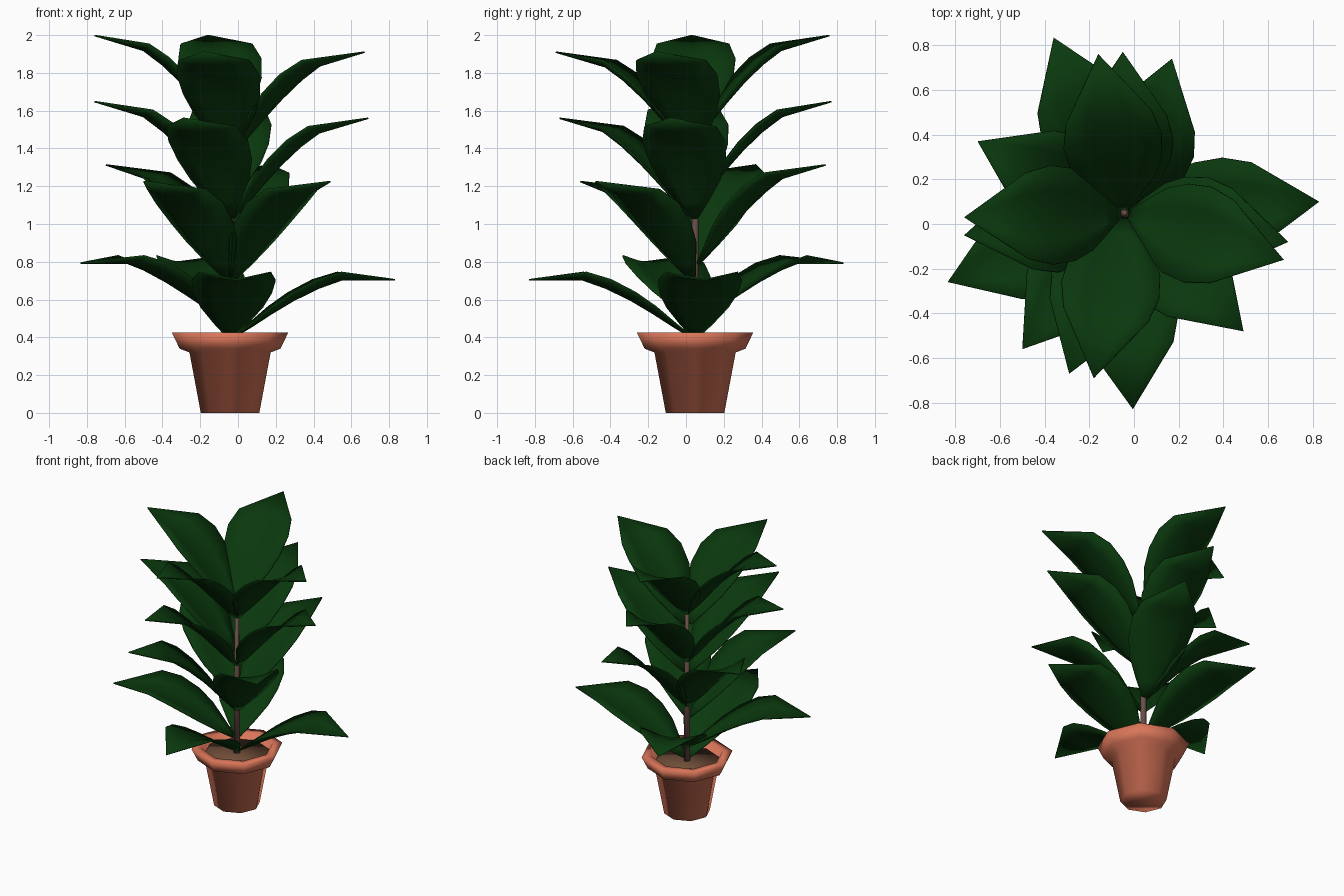
import bpy, bmesh, math
from mathutils import Vector

cube = bpy.data.objects.get("Cube")
if cube:
    bpy.data.objects.remove(cube)

AXIS_X, AXIS_Y = -0.042, 0.048


def material(name, rgb):
    m = bpy.data.materials.new(name)
    m.use_nodes = True
    colour = (*rgb, 1.0)
    m.diffuse_color = colour
    bsdf = m.node_tree.nodes["Principled BSDF"]
    bsdf.inputs["Base Color"].default_value = colour
    bsdf.inputs["Roughness"].default_value = 0.8
    return m


leaf_green = material("leaf_green", (0.003, 0.04, 0.004))
terracotta = material("terracotta", (0.70, 0.18, 0.10))
soil_brown = material("soil_brown", (0.16, 0.075, 0.04))
stem_brown = material("stem_brown", (0.15, 0.08, 0.065))


def finish(bm, name, mat):
    bmesh.ops.recalc_face_normals(bm, faces=bm.faces)
    mesh = bpy.data.meshes.new(name)
    bm.to_mesh(mesh)
    bm.free()
    mesh.materials.append(mat)
    for p in mesh.polygons:
        p.use_smooth = True
    obj = bpy.data.objects.new(name, mesh)
    bpy.context.collection.objects.link(obj)
    return obj


def lathe(name, profile, sides, mat):
    """Turn a (radius, height) profile round the plant axis, capping both ends."""
    bm = bmesh.new()
    rings = []
    for r, z in profile:
        angles = [2 * math.pi * i / sides for i in range(sides)]
        rings.append([bm.verts.new((AXIS_X + r * math.cos(a), AXIS_Y + r * math.sin(a), z))
                      for a in angles])
    for low, high in zip(rings, rings[1:]):
        for i in range(sides):
            j = (i + 1) % sides
            bm.faces.new((low[i], low[j], high[j], high[i]))
    bm.faces.new(rings[0][::-1])
    bm.faces.new(rings[-1])
    return finish(bm, name, mat)


# Pot with flared rim, soil and stem
lathe("pot", [(0.155, 0), (0.215, 0.32), (0.267, 0.34), (0.308, 0.425),
              (0.24, 0.425), (0.222, 0.365)], 8, terracotta)
lathe("soil", [(0.222, 0.366), (0.222, 0.38)], 8, soil_brown)
lathe("stem", [(0.024, 0.37), (0.021, 0.9), (0.014, 1.48)], 6, stem_brown)

# Leaf stations: distance along, half width, arch of the midrib above the chord
STATIONS = [(0, 0.02, 0), (0.12, 0.09, 0.022), (0.26, 0.165, 0.052), (0.4, 0.207, 0.077),
            (0.56, 0.222, 0.094), (0.71, 0.193, 0.094), (1, 0.0, 0)]
CUP = 0.043


def leaf(name, tip, base_z):
    """A thin, cupped, arching blade from the stem to its pointed tip."""
    outward = Vector((tip[0] - AXIS_X, tip[1] - AXIS_Y, 0)).normalized()
    base = Vector((AXIS_X, AXIS_Y, base_z)) + outward * 0.02
    chord = Vector(tip) - base
    side = Vector((-chord.y, chord.x, 0)).normalized()
    up = chord.cross(side).normalized()
    bm = bmesh.new()
    rows = []
    for t, half, arch in STATIONS[:-1]:
        cup = CUP * half / 0.2
        rows.append([bm.verts.new(base + chord * t + side * half * s + up * (arch + cup * s * s))
                     for s in (-1, -0.5, 0, 0.5, 1)])
    for a, b in zip(rows, rows[1:]):
        for i in range(4):
            bm.faces.new((a[i], a[i + 1], b[i + 1], b[i]))
    point = bm.verts.new(base + chord)
    for i in range(4):
        bm.faces.new((rows[-1][i], rows[-1][i + 1], point))
    obj = finish(bm, name, leaf_green)
    solid = obj.modifiers.new("thickness", "SOLIDIFY")
    solid.thickness = 0.008
    solid.offset = 0
    return obj


# Each tier: base height, lower tip height, then tips in plan: right, front, left, back
TIERS = {
    "bottom": (0.40, 0.705, [(0.83, 0.10), (-0.005, -0.83), (-0.835, -0.26), (-0.36, 0.835)]),
    "lower": (0.70, 1.225, [(0.49, -0.48), (-0.5, -0.56), (-0.7, 0.37), (0.17, 0.74)]),
    "upper": (1.03, 1.56, [(0.69, -0.08), (-0.29, -0.67), (-0.76, -0.05), (-0.05, 0.77)]),
    "top": (1.38, 1.91, [(0.67, -0.16), (-0.18, -0.69), (-0.76, 0.03), (-0.16, 0.76)]),
}
for tier, (base_z, tip_z, tips) in TIERS.items():
    for i, (x, y) in enumerate(tips):
        # the second pair grows a little higher up the stem
        rise = 0.088 if i > 1 else 0
        leaf(f"{tier}_leaf_{i + 1}", (x, y, tip_z + rise), base_z + rise)
